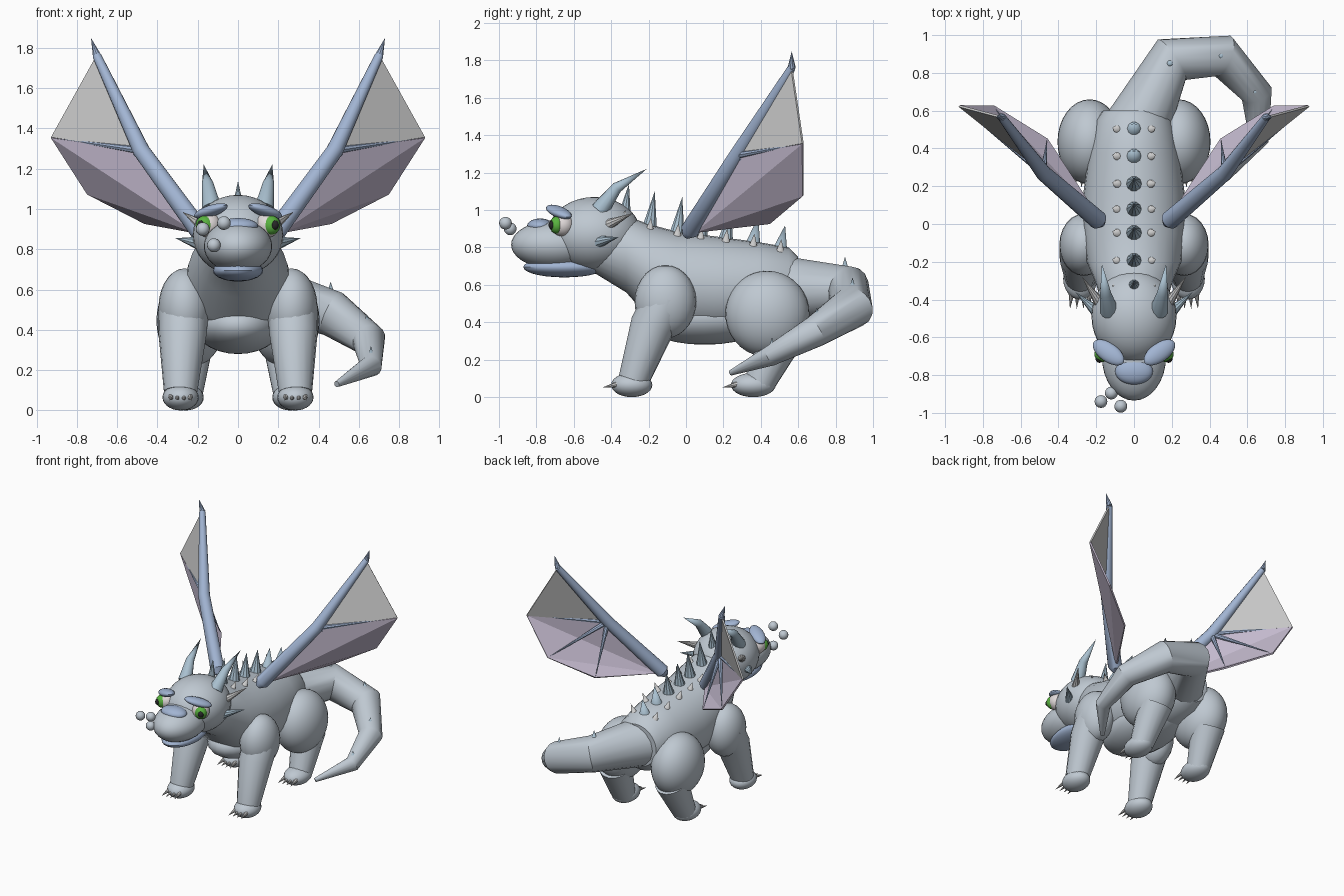
import bpy, bmesh, math
from mathutils import Vector

if "Cube" in bpy.data.objects:
    bpy.data.objects.remove(bpy.data.objects["Cube"])

def mat(name, rgb):
    m = bpy.data.materials.new(name)
    m.diffuse_color = (*rgb, 1)
    m.use_nodes = True
    m.node_tree.nodes["Principled BSDF"].inputs["Base Color"].default_value = m.diffuse_color
    return m

HIDE = mat("hide", (.52, .58, .64))
BLUE = mat("blue", (.36, .46, .65))
SPIKE = mat("spike", (.40, .53, .63))
LILAC = mat("lilac", (.56, .50, .63))
WHITE = mat("eye_white", (.75, .70, .70))
GREEN = mat("iris_green", (.10, .45, .05))
BLACK = mat("pupil_black", (.02, .02, .02))

def finish(bm, name, material=None, smooth=True):
    bmesh.ops.recalc_face_normals(bm, faces=bm.faces[:])
    me = bpy.data.meshes.new(name)
    bm.to_mesh(me)
    bm.free()
    ob = bpy.data.objects.new(name, me)
    bpy.context.collection.objects.link(ob)
    if material:
        me.materials.append(material)
    if smooth:
        bpy.ops.object.select_all(action='DESELECT')
        ob.select_set(True)
        bpy.context.view_layer.objects.active = ob
        bpy.ops.object.shade_smooth_by_angle(angle=math.radians(35))
    return ob

def ball(name, loc, r, material=HIDE, axis=None, seg=24):
    bm = bmesh.new()
    bmesh.ops.create_uvsphere(bm, u_segments=seg, v_segments=seg // 2 + 2, radius=1)
    bmesh.ops.scale(bm, vec=r, verts=bm.verts[:])
    ob = finish(bm, name, material)
    ob.location = loc
    if axis:
        ob.rotation_mode = 'QUATERNION'
        ob.rotation_quaternion = Vector(axis).to_track_quat('X', 'Z')
    return ob

def tube(name, path, material=HIDE, n=16, axis=None):
    """Loft through (x, y, z, r_side[, r_up]) stations; zero radius gives a point."""
    bm = bmesh.new()
    pts = [Vector(p[:3]) for p in path]
    rings = []
    for i, p in enumerate(path):
        a, b = pts[max(i - 1, 0)], pts[min(i + 1, len(pts) - 1)]
        if axis:
            t = Vector(axis)
        elif 0 < i < len(pts) - 1:
            t = (pts[i] - a).normalized() + (b - pts[i]).normalized()
        else:
            t = b - a
        t.normalize()
        side = t.cross(Vector((0, 0, 1)))
        side = side.normalized() if side.length > .01 else Vector((1, 0, 0))
        up = side.cross(t)
        if p[3] == 0:
            rings.append([bm.verts.new(pts[i])])
            continue
        rings.append([bm.verts.new(pts[i] + side * p[3] * math.cos(k * math.tau / n)
                                   + up * p[-1] * math.sin(k * math.tau / n)) for k in range(n)])
    for A, B in zip(rings, rings[1:]):
        for k in range(n):
            j = (k + 1) % n
            bm.faces.new((A[k], A[j], B[0]) if len(B) == 1 else (A[k], A[j], B[j], B[k]))
    for R in (rings[0], rings[-1]):
        if len(R) > 1:
            bm.faces.new(R)
    return finish(bm, name, material)

def spike(name, base, tip, r, material=SPIKE, n=10):
    return tube(name, [(*base, r), (*tip, 0)], material, n)

# Torso with neck, and belly
tube("body", [(0, -.5, .82, .15, .15), (0, -.32, .765, .20, .205), (0, -.2, .675, .25, .25),
              (0, -.05, .61, .27, .275), (0, .15, .59, .27, .27), (0, .38, .585, .24, .245),
              (0, .55, .59, .20, .21), (0, .6, .59, .165, .16)], n=28, axis=(0, 1, 0))
ball("belly", (0, .1, .425), (.22, .36, .145))

# Tail and its spikes
tube("tail", [(0, .48, .58, .18), (.2, .87, .57, .13), (.47, .89, .48, .115),
              (.65, .69, .35, .085), (.66, .45, .22, .055), (.49, .24, .13, .015)])
for x, y, z in ((.19, .85, .69), (.46, .89, .58), (.64, .70, .42), (.66, .46, .26)):
    spike("tail_spike", (x, y, z - .01), (x, y, z + .06), .022)

# Back spikes with side plates
for y, z in ((-.335, .95), (-.197, .91), (-.05, .88), (.075, .86), (.21, .85), (.356, .825), (.5, .795)):
    h = .2 - .12 * max(0, y + .05)
    spike("back_spike", (0, y, z - .02), (0, y + .03, z + h - .01), .045)
    for s in (-1, 1):
        spike("side_spike", (s * .08, y, z - .04), (s * .115, y + .01, z + .05), .03, None)

# Head
ball("cranium", (0, -.49, .87), (.225, .25, .2), seg=32)
ball("snout", (0, -.70, .815), (.17, .235, .13), seg=32)
ball("lower_jaw", (0, -.65, .695), (.125, .22, .055), BLUE)
ball("nose", (0, -.78, .915), (.10, .07, .04), BLUE)

for s in (-1, 1):
    # Eyes, brows, horns and cheek spikes
    ball("eyeball", (s * .145, -.66, .92), (.062, .062, .062), WHITE)
    ball("iris", (s * .165, -.69, .92), (.045, .04, .047), GREEN)
    ball("pupil", (s * .183, -.715, .92), (.02, .02, .024), BLACK)
    ball("brow", (s * .135, -.68, .99), (.10, .05, .028), BLUE, (s * .155, .11, -.055))
    tube("horn", [(s * .13, -.46, 1.0, .05), (s * .15, -.37, 1.12, .03),
                  (s * .17, -.21, 1.22, 0)], SPIKE, 12)
    spike("cheek_spike", (s * .19, -.47, .83), (s * .31, -.36, .855), .035)
    spike("temple_spike", (s * .18, -.42, .92), (s * .275, -.28, .985), .03, None)

    # Front legs
    ball("shoulder", (s * .265, -.11, .51), (.13, .165, .195))
    tube("front_leg", [(s * .27, -.10, .52, .125), (s * .275, -.18, .38, .12),
                       (s * .285, -.28, .09, .083)])
    ball("front_paw", (s * .285, -.29, .065), (.09, .11, .065))

    # Hind legs
    ball("thigh", (s * .235, .435, .445), (.17, .225, .23), seg=32)
    tube("hind_leg", [(s * .24, .52, .34, .12), (s * .26, .39, .07, .083)])
    ball("hind_paw", (s * .26, .36, .065), (.09, .12, .065))
    for x, y in ((.285, -.36), (.26, .28)):
        for d in (-.045, -.015, .015, .045):
            spike("claw", (s * (x + d), y, .07), (s * (x + d * 1.2), y - .09, .05), .017, None, 8)

    # Wing: arm, claw, fingers and membrane
    S, E, W = (s * .2, .05, .88), (s * .48, .27, 1.29), (s * .70, .565, 1.76)
    M1, M2, M3 = (s * .925, .625, 1.355), (s * .745, .625, 1.075), (s * .46, .45, .93)
    tube("wing_arm", [(s * .17, .0, .86, .02), (s * .19, .02, .89, .05), (*E, .042), (*W, .022)], BLUE)
    spike("wing_claw", W, (s * .73, .565, 1.85), .022, BLUE)
    for m in (M1, M2, M3):
        spike("wing_finger", E, m, .02, BLUE, 8)
    for name, pts, material in (("wing_tip_membrane", (E, W, M1), None),
                                ("wing_membrane", (S, E, M1, M2, M3), LILAC)):
        bm = bmesh.new()
        v = [bm.verts.new(p) for p in pts]
        for i in range(1, len(v) - 1):
            bm.faces.new((v[0], v[i], v[i + 1]))
        ob = finish(bm, name, material, False)
        mod = ob.modifiers.new("thickness", 'SOLIDIFY')
        mod.thickness = .012
        mod.offset = 0

# Breath puffs beside the snout
for p in ((-.07, -.965, .93), (-.175, -.94, .90), (-.12, -.895, .82)):
    ball("puff", p, (.034, .034, .034), HIDE, seg=16)
